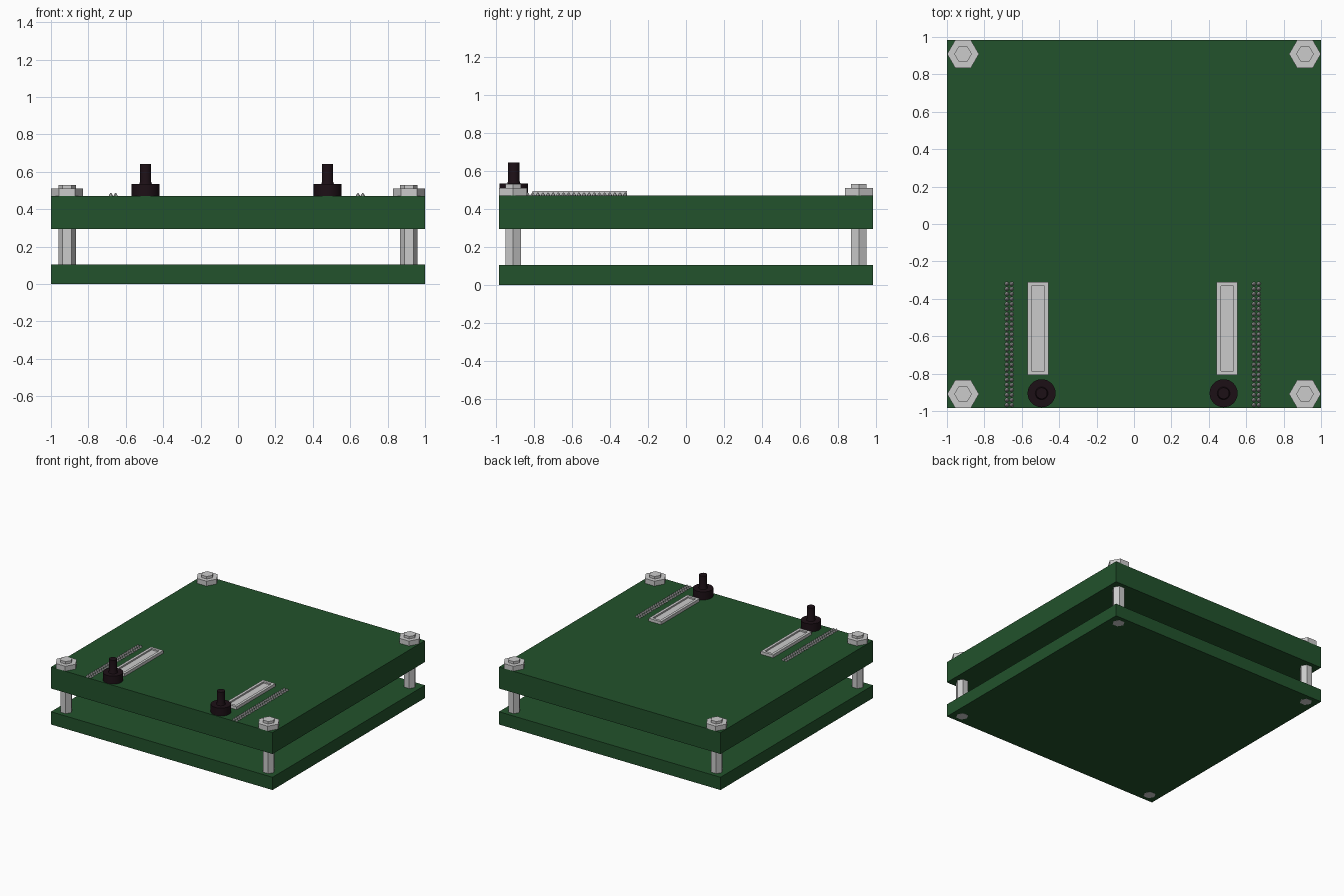
import bpy, bmesh, math

if "Cube" in bpy.data.objects:
    bpy.data.objects.remove(bpy.data.objects["Cube"])


def material(name, color):
    m = bpy.data.materials.new(name)
    m.diffuse_color = color
    m.use_nodes = True
    m.node_tree.nodes["Principled BSDF"].inputs["Base Color"].default_value = m.diffuse_color
    return m


GREEN = material("board_green", (0.016, 0.085, 0.025, 1))
BLACK = material("knob_black", (0.012, 0.005, 0.008, 1))


def finish(name, bm, mat=None):
    bmesh.ops.recalc_face_normals(bm, faces=bm.faces)
    me = bpy.data.meshes.new(name)
    bm.to_mesh(me)
    bm.free()
    ob = bpy.data.objects.new(name, me)
    bpy.context.collection.objects.link(ob)
    if mat:
        me.materials.append(mat)
    return ob


def add_box(bm, x0, x1, y0, y1, z0, z1):
    vs = bmesh.ops.create_cube(bm, size=1)["verts"]
    for v in vs:
        v.co.x = x1 if v.co.x > 0 else x0
        v.co.y = y1 if v.co.y > 0 else y0
        v.co.z = z1 if v.co.z > 0 else z0


def add_lathe(bm, x, y, profile, sides):
    """Stack of rings (radius, z), capped at both ends."""
    rings = [[bm.verts.new((x + r * math.cos(2 * math.pi * i / sides),
                            y + r * math.sin(2 * math.pi * i / sides), z))
              for i in range(sides)] for r, z in profile]
    for a, b in zip(rings, rings[1:]):
        for i in range(sides):
            j = (i + 1) % sides
            bm.faces.new((a[i], a[j], b[j], b[i]))
    bm.faces.new(rings[0][::-1])
    bm.faces.new(rings[-1])


# two stacked boards
for name, z0, z1 in (("lower_board", 0.001, 0.105), ("upper_board", 0.295, 0.47)):
    bm = bmesh.new()
    add_box(bm, -1, 1, -0.983, 0.983, z0, z1)
    finish(name, bm, GREEN)

# hex standoffs with nuts at the four corners
for sy, end in ((-1, "front"), (1, "back")):
    for sx, side in ((-1, "left"), (1, "right")):
        x, y = sx * 0.914, sy * 0.909
        bm = bmesh.new()
        add_lathe(bm, x, y, [(0.047, 0), (0.047, 0.53)], 6)
        finish(f"{end}_{side}_standoff", bm)
        bm = bmesh.new()
        add_lathe(bm, x, y, [(0.085, 0.465), (0.085, 0.51)], 6)
        finish(f"{end}_{side}_nut", bm)

for side, knob_x, plate_x, pin_x in (("left", -0.494, -0.513, -0.667),
                                     ("right", 0.479, 0.498, 0.654)):
    # knob with stem
    bm = bmesh.new()
    add_lathe(bm, knob_x, -0.905,
              [(0.075, 0.465), (0.075, 0.535), (0.034, 0.535), (0.03, 0.547), (0.03, 0.643)], 32)
    knob = finish(f"{side}_knob", bm, BLACK)
    bpy.ops.object.select_all(action="DESELECT")
    knob.select_set(True)
    bpy.context.view_layer.objects.active = knob
    bpy.ops.object.shade_smooth_by_angle(angle=math.radians(30))

    # slotted connector plate
    bm = bmesh.new()
    add_box(bm, plate_x - 0.056, plate_x + 0.056, -0.808, -0.31, 0.465, 0.494)
    bm.normal_update()
    top = max(bm.faces, key=lambda f: f.calc_center_median().z)
    bmesh.ops.inset_region(bm, faces=[top], thickness=0.031)
    inner = bmesh.ops.extrude_discrete_faces(bm, faces=[top])["faces"][0]
    for v in inner.verts:
        v.co.z -= 0.012
        v.co.y += 0.012 if v.co.y < -0.56 else -0.012
    # side walls of the slot stay vertical at its ends
    for v in inner.verts:
        v.co.y += -0.012 if v.co.y < -0.56 else 0.012
    finish(f"{side}_connector", bm)

    # double row of pointed pins
    bm = bmesh.new()
    for dx in (-0.013, 0.013):
        for i in range(25):
            add_lathe(bm, pin_x + dx, -0.968 + i * 0.027,
                      [(0.0115, 0.467), (0.0105, 0.474), (0.003, 0.486)], 8)
    finish(f"{side}_pin_header", bm)
